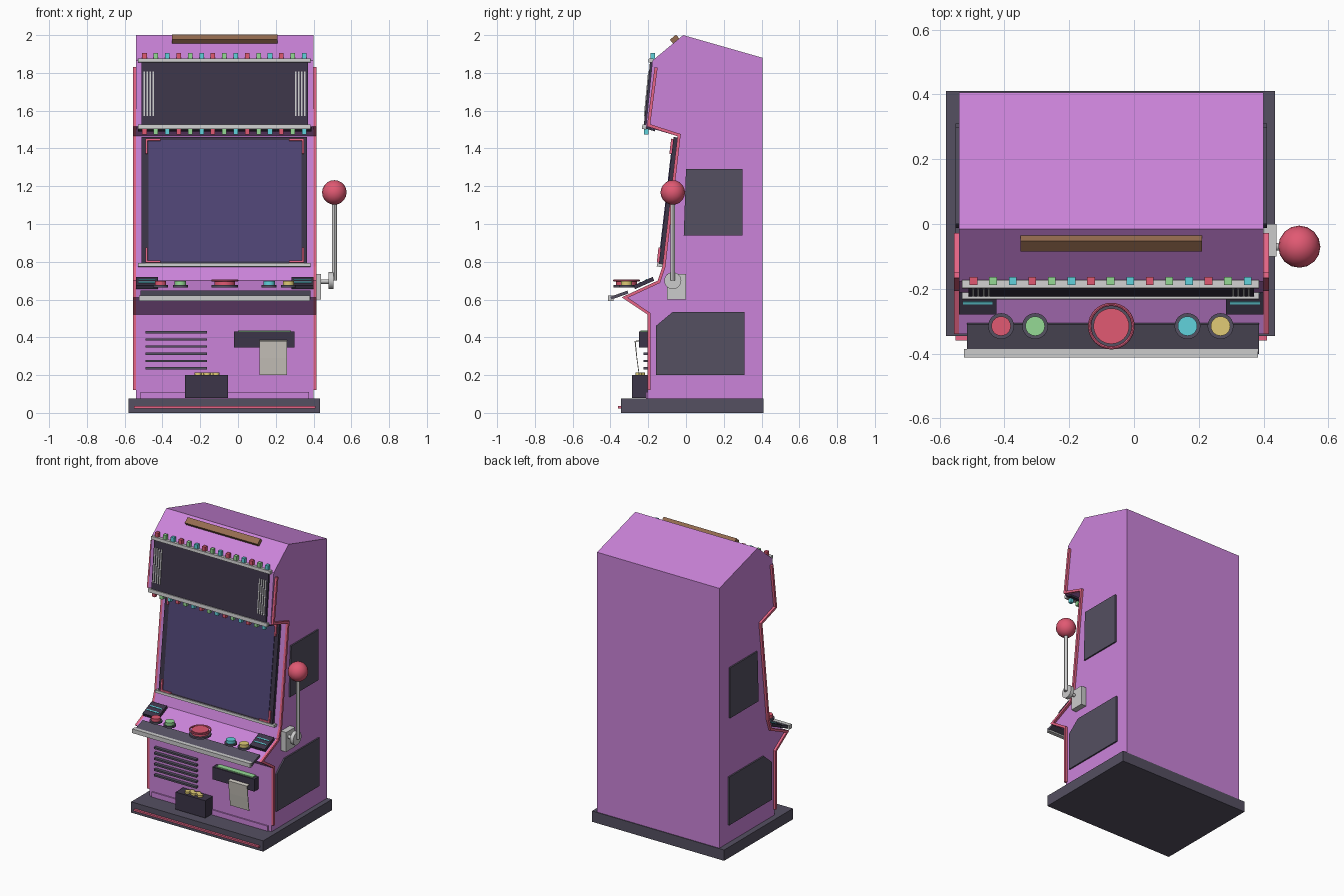
import bpy, bmesh
from math import radians
from mathutils import Vector

if "Cube" in bpy.data.objects:
    bpy.data.objects.remove(bpy.data.objects["Cube"])

COL = dict(purple=(.6, .23, .7), dark=(.09, .08, .12), black=(.045, .035, .065), glass=(.08, .06, .18),
           pink=(.8, .13, .24), red=(.75, .1, .17), green=(.3, .7, .3), cyan=(.12, .65, .72),
           yellow=(.75, .6, .18), brown=(.3, .15, .08), metal=(.65, .65, .65), paper=(.6, .57, .52))
MATS = {}
for key, c in COL.items():
    MATS[key] = bpy.data.materials.new(key)
    MATS[key].diffuse_color = (*c, 1)


def finish(bm, name, col):
    bmesh.ops.recalc_face_normals(bm, faces=bm.faces)
    me = bpy.data.meshes.new(name)
    bm.to_mesh(me)
    bm.free()
    ob = bpy.data.objects.new(name, me)
    bpy.context.collection.objects.link(ob)
    me.materials.append(MATS[col])
    return ob


def extrude(name, pts, x0, x1, col):
    """Extrude a closed (y, z) outline from x0 to x1."""
    bm = bmesh.new()
    a = [bm.verts.new((x0, y, z)) for y, z in pts]
    b = [bm.verts.new((x1, y, z)) for y, z in pts]
    bm.faces.new(a)
    bm.faces.new(b[::-1])
    for i in range(len(a)):
        j = (i + 1) % len(a)
        bm.faces.new((a[i], b[i], b[j], a[j]))
    return finish(bm, name, col)


def box(name, x, y, z, col):
    return extrude(name, [(y[0], z[0]), (y[1], z[0]), (y[1], z[1]), (y[0], z[1])], *x, col)


def slab(name, line, t0, t1, off, x, col):
    """Plate lying on a sloped (y, z) line, between fractions t0 and t1."""
    p, q = Vector(line[0]), Vector(line[1])
    d = (q - p).normalized()
    n = Vector((d.y, -d.x))
    a, b = p.lerp(q, t0), p.lerp(q, t1)
    return extrude(name, [a + n * off[0], b + n * off[0], b + n * off[1], a + n * off[1]], *x, col)


def cyl(name, loc, r, depth, col, axis='Z', n=24):
    rot = (0, radians(90), 0) if axis == 'X' else (0, 0, 0)
    bpy.ops.mesh.primitive_cylinder_add(vertices=n, radius=r, depth=depth, location=loc, rotation=rot)
    return label(name, col)


def label(name, col):
    ob = bpy.context.object
    ob.name = name
    ob.data.materials.append(MATS[col])
    bpy.ops.object.shade_smooth_by_angle()
    return ob


# cabinet body and base
front = [(-.178, 1.865), (-.212, 1.515), (-.045, 1.465), (-.125, .775), (-.15, .70),
         (-.34, .612), (-.203, .52), (-.203, .07)]
extrude("cabinet_body", [(.405, .07), (.405, 1.88), (-.015, 2.0)] + front, -.54, .40, 'purple')
box("base_plinth", (-.58, .435), (-.345, .41), (0, .075), 'dark')
box("base_glow_strip", (-.55, .41), (-.36, -.345), (.024, .036), 'pink')
box("kick_plate", (-.515, .375), (-.212, -.2), (.075, .11), 'purple')

# edge trim ribbons following the front outline on both sides
path = [Vector(p) for p in [(-.166, 1.83), (-.207, 1.517)] + front[2:7] + [(-.203, .12)]]
inner = []
for i, p in enumerate(path):
    norms = []
    for a, b in ((i - 1, i), (i, i + 1)):
        if a >= 0 and b < len(path):
            d = (path[b] - path[a]).normalized()
            norms.append(Vector((-d.y, d.x)))
    m = sum(norms, Vector((0, 0))).normalized()
    inner.append(p + m * .016 / max(m.dot(norms[0]), .5))
for side, x in (("left", (-.556, -.54)), ("right", (.40, .416))):
    extrude("edge_trim_" + side, path + inner[::-1], *x, 'pink')

# side service panels
upper = [(-.012, .94), (.30, .94), (.30, 1.29), (0, 1.29)]
lower = [(-.16, .20), (.31, .20), (.31, .535), (-.07, .535), (-.16, .46)]
for side, x in (("left", (-.55, -.54)), ("right", (.40, .41))):
    extrude("upper_side_panel_" + side, upper, *x, 'dark')
    extrude("lower_side_panel_" + side, lower, *x, 'dark')

# marquee with speaker grilles and trims
M = (front[0], front[1])
slab("marquee_panel", M, 0, 1, (0, .012), (-.51, .37), 'black')
for k in range(4):
    for side, x0 in (("left", -.50), ("right", .302)):
        x = x0 + k * .016
        slab(f"speaker_bar_{side}_{k}", M, .17, .84, (.01, .017), (x, x + .008), 'metal')
slab("marquee_top_trim", M, -.03, .03, (-.005, .02), (-.53, .385), 'metal')
slab("marquee_bottom_trim", M, .97, 1.04, (-.005, .02), (-.53, .385), 'metal')
slab("lamp_strip", (front[1], front[2]), 0, .3, (-.003, .01), (-.53, .39), 'black')

# lamp rows above and below the marquee
for i in range(15):
    x = -.495 + i * .0604
    c = ('red', 'green', 'cyan')[i % 3]
    box(f"top_lamp_{i}", (x - .012, x + .012), (-.188, -.164), (1.872, 1.906), c)
    box(f"lower_lamp_{i}", (x - .012, x + .012), (-.222, -.198), (1.474, 1.502), c)

# top board
slab("top_board", ((-.015, 2.0), (-.178, 1.865)), .13, .33, (-.01, .026), (-.35, .21), 'brown')

# screen with bezel, corner brackets and lower trim
S = (front[2], front[3])
slab("screen_bezel", S, .01, .99, (0, .02), (-.51, .365), 'black')
slab("screen_glass", S, .035, .965, (.01, .024), (-.475, .335), 'glass')
for side, xa, xb, xv in (("left", -.49, -.41, -.49), ("right", .27, .35, .338)):
    slab("bracket_top_bar_" + side, S, .025, .04, (.015, .032), (xa, xb), 'pink')
    slab("bracket_top_post_" + side, S, .025, .14, (.015, .032), (xv, xv + .012), 'pink')
    slab("bracket_low_bar_" + side, S, .96, .975, (.015, .032), (xa, xb), 'pink')
    slab("bracket_low_post_" + side, S, .86, .975, (.015, .032), (xv, xv + .012), 'pink')
slab("screen_bottom_trim", S, .98, 1.005, (0, .03), (-.53, .385), 'metal')

# control deck edge, rail and corner pads
slab("control_edge_plate", ((-.305, .632), (-.395, .6)), 0, 1, (0, .016), (-.515, .385), 'dark')
box("control_rail", (-.525, .382), (-.412, -.385), (.593, .622), 'metal')
pad = ((-.17, .705), (-.272, .66))
for side, x0, x1 in (("left", -.54, -.424), ("right", .284, .40)):
    slab("corner_pad_" + side, pad, 0, 1, (-.005, .016), (x0, x1), 'black')
    for k, t in enumerate((.3, .62)):
        slab(f"pad_stripe_{side}_{k}", pad, t, t + .07, (.014, .019), (x0 + .012, x1 - .012), 'cyan')

# push buttons
for c, x in (('red', -.41), ('green', -.305), ('cyan', .165), ('yellow', .267)):
    cyl("button_collar_" + c, (x, -.315, .671), .04, .012, 'dark')
    cyl("button_cap_" + c, (x, -.315, .685), .03, .026, c)
cyl("main_button_collar", (-.07, -.315, .671), .07, .012, 'dark', n=32)
cyl("main_button_cap", (-.07, -.315, .688), .055, .032, 'red', n=32)
bpy.ops.mesh.primitive_torus_add(major_radius=.067, minor_radius=.005, major_segments=32,
                                 minor_segments=8, location=(-.07, -.315, .701))
label("main_button_ring", 'pink')

# vent slats
for i in range(6):
    z = .427 - i * .038
    box(f"vent_slat_{i}", (-.49, -.165), (-.225, -.2), (z - .006, z + .006), 'dark')

# ticket slot with hanging ticket
box("ticket_slot", (-.022, .30), (-.25, -.2), (.345, .43), 'black')
box("ticket_slot_lip", (0, .28), (-.24, -.2), (.43, .437), 'green')
extrude("ticket", [(-.25, .385), (-.272, .38), (-.262, .29), (-.25, .20),
                   (-.246, .20), (-.258, .29), (-.266, .374), (-.25, .379)], .115, .26, 'paper')

# coin tray
box("coin_tray", (-.28, -.052), (-.285, -.2), (.08, .20), 'black')
for i in range(5):
    cyl(f"coin_{i}", (-.212 + i * .024, -.25 + .015 * (i % 2), .205), .018, .018, 'yellow', n=16)

# pull lever
box("lever_mount", (.40, .44), (-.10, 0), (.60, .735), 'metal')
cyl("lever_axle", (.46, -.07, .695), .012, .06, 'metal', 'X', 12)
cyl("lever_hub", (.492, -.07, .70), .045, .026, 'metal', 'X')
cyl("lever_rod", (.51, -.07, .91), .013, .42, 'metal', n=12)
bpy.ops.mesh.primitive_uv_sphere_add(segments=16, ring_count=10, radius=.065, location=(.51, -.07, 1.167))
label("lever_ball", 'red')

for m in bpy.data.materials:
    if m.users and not m.is_grease_pencil:
        m.use_nodes = True
        m.node_tree.nodes["Principled BSDF"].inputs["Base Color"].default_value = m.diffuse_color
